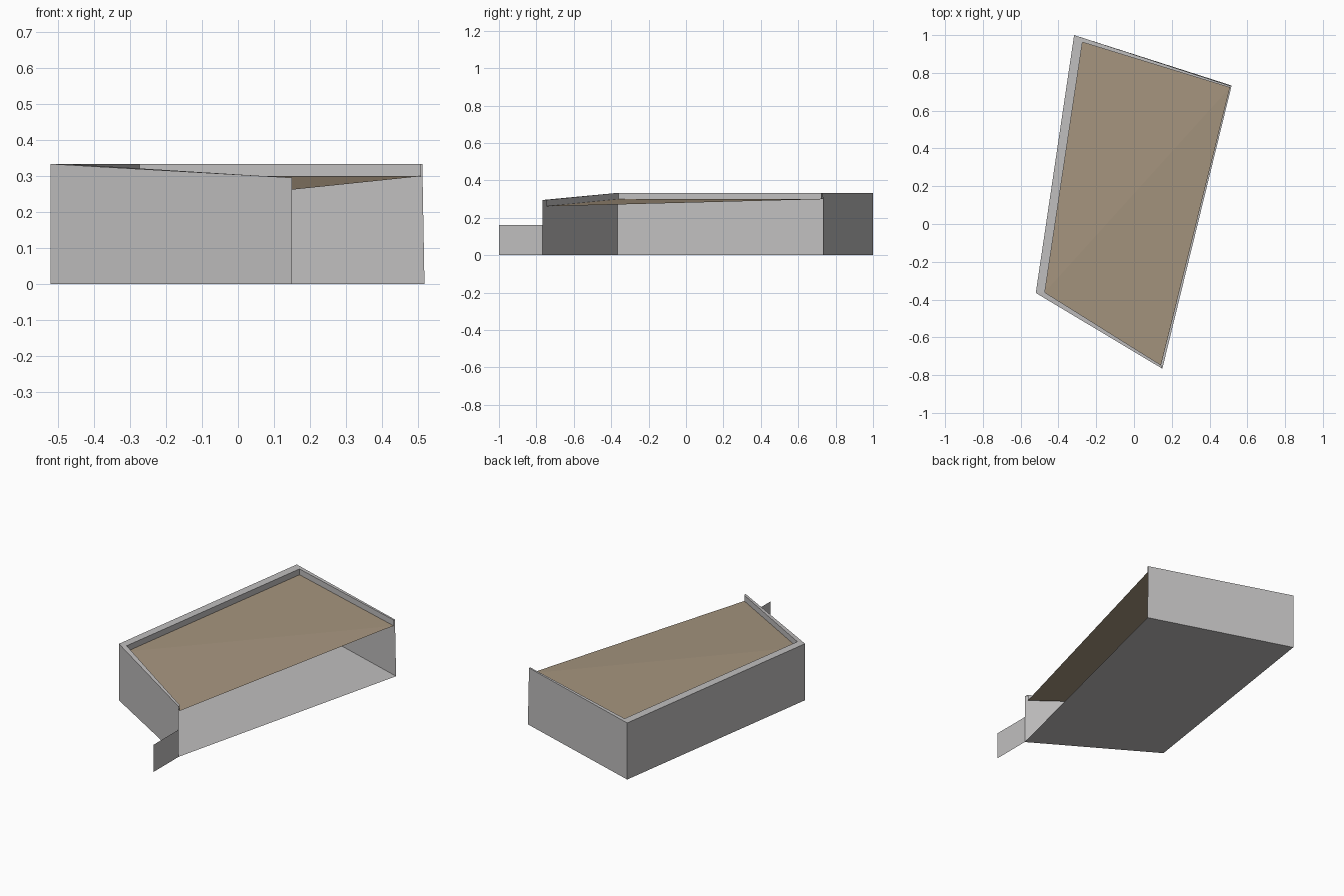
import bpy

if "Cube" in bpy.data.objects:
    bpy.data.objects.remove(bpy.data.objects["Cube"])


def material(name, rgb):
    m = bpy.data.materials.new(name)
    m.diffuse_color = (*rgb, 1)
    m.use_nodes = True
    m.node_tree.nodes["Principled BSDF"].inputs["Base Color"].default_value = m.diffuse_color
    return m


GREY = material("pale grey", (0.53, 0.52, 0.52))
BROWN = material("roof brown", (0.38, 0.30, 0.21))


def panels(name, mat, *faces):
    """One object made of separate flat panels."""
    verts, polys = [], []
    for f in faces:
        polys.append(range(len(verts), len(verts) + len(f)))
        verts += f
    me = bpy.data.meshes.new(name)
    me.from_pydata(verts, [], [list(p) for p in polys])
    me.materials.append(mat)
    me.validate()
    ob = bpy.data.objects.new(name, me)
    bpy.context.collection.objects.link(ob)
    return ob


# Corners in order: back right, back left, front left, front right
base = [(0.517, 0.733, 0), (-0.317, 1.0, 0), (-0.52, -0.365, 0), (0.15, -0.766, 0)]
top = [(0.511, 0.731, 0.333), (-0.317, 1.0, 0.333), (-0.52, -0.365, 0.333), (0.15, -0.766, 0.295)]
inner = [(0.508, 0.722, 0.333), (-0.273, 0.962, 0.333), (-0.472, -0.362, 0.333), (0.143, -0.747, 0.295)]
deck = [(x, y, z - 0.034) for x, y, z in inner]
sides = [(0, 1), (1, 2), (2, 3)]  # the right side stays open

# Floor sheet
panels("floor", GREY, base[::-1])

# Three outer walls
for name, (i, j) in zip(("back_wall", "left_wall", "front_wall"), sides):
    panels(name, GREY, [base[i], base[j], top[j], top[i]])

# Parapet: top rim and inner lip
panels("parapet_rim", GREY, *[[top[i], top[j], inner[j], inner[i]] for i, j in sides])
panels("parapet_lip", GREY, *[[inner[i], inner[j], deck[j], deck[i]] for i, j in sides])

# Roof, folded on the diagonal towards the low front corner
panels("roof", BROWN, [deck[0], deck[1], deck[2]], [deck[0], deck[2], deck[3]])

# Thin low fence running forward from the front right corner
x, y, _ = base[3]
panels("fence", GREY, [(x, -1, 0), (x, y, 0), (x, y, 0.16), (x, -1, 0.16)])
